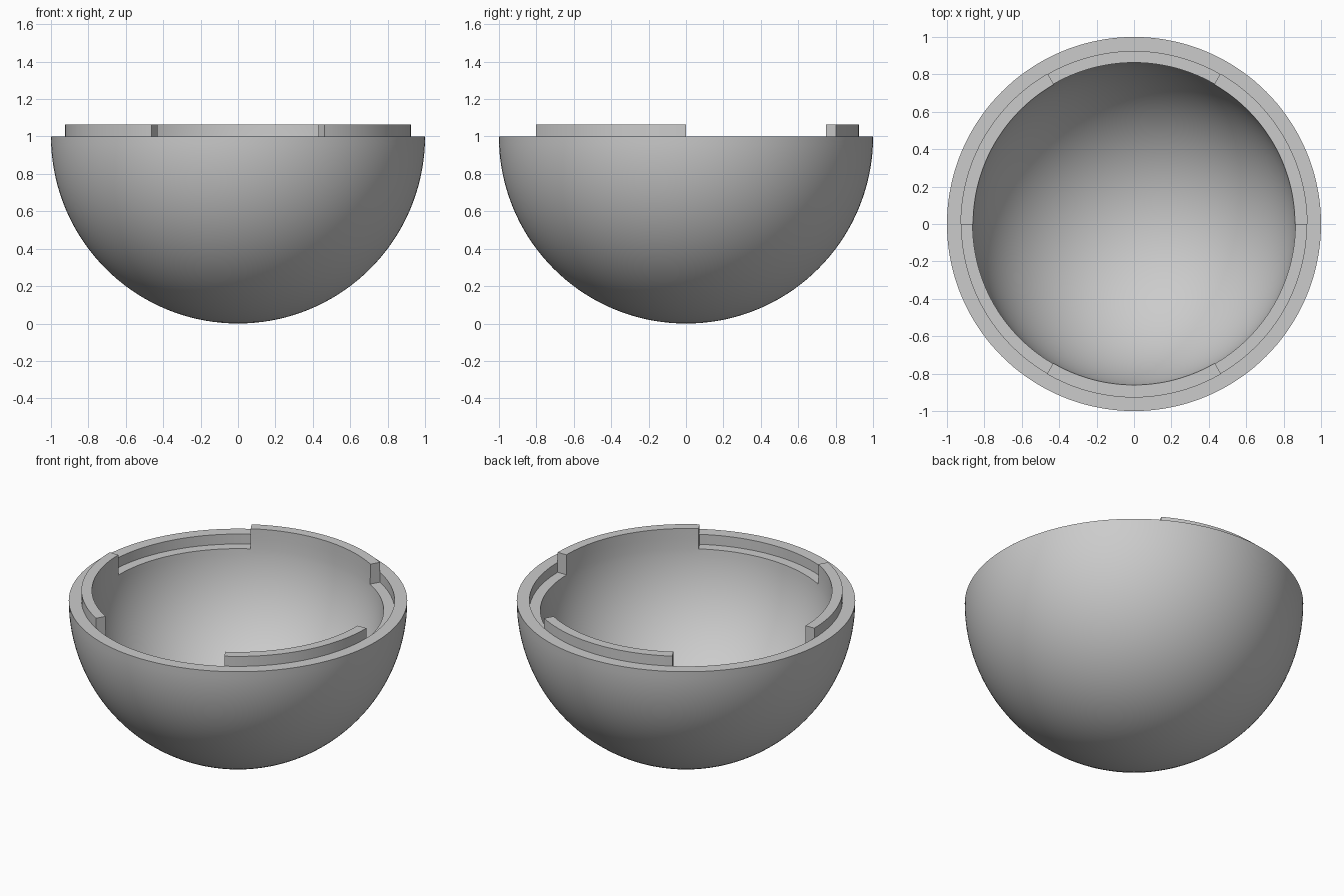
import bpy, bmesh, math

if "Cube" in bpy.data.objects:
    bpy.data.objects.remove(bpy.data.objects["Cube"])

# Main sizes
SEG = 144                  # steps around, 24 per 60-degree sector
R_OUT, R_IN, R_LIP = 1.0, 0.863, 0.925
Z_RIM, STEP = 1.0, 0.065   # rim height, tab height and notch depth
ARC = 36

grey = bpy.data.materials.new("light grey")
grey.diffuse_color = (0.6, 0.6, 0.6, 1)
grey.use_nodes = True
grey.node_tree.nodes["Principled BSDF"].inputs["Base Color"].default_value = grey.diffuse_color

bm = bmesh.new()
cache = {}


def vert(point, i):
    """Vertex of a profile point (radius, height) at step i, reused if it exists."""
    r, z = point
    a = 2 * math.pi * (i % SEG) / SEG
    co = (r * math.cos(a), r * math.sin(a), z)
    key = tuple(round(c, 5) + 0.0 for c in co)
    if key not in cache:
        cache[key] = bm.verts.new(co)
    return cache[key]


def face(corners):
    unique = list(dict.fromkeys(corners))
    if len(unique) > 2:
        bm.faces.new(unique)


def arc(radius, start, end):
    """Points of a sphere section below the rim."""
    out = []
    for k in range(ARC + 1):
        t = start + (end - start) * k / ARC
        out.append((radius * math.sin(t), Z_RIM - radius * math.cos(t)))
    return out


# Profiles: outer shell, interlocking lip, inner shell
outer = arc(R_OUT, 0, math.pi / 2)
inner = arc(R_IN, math.acos(STEP / R_IN), 0)
rim = (R_LIP, Z_RIM)
floor_out, floor_in = (R_LIP, Z_RIM - STEP), inner[0]
tab_out, tab_in = (R_LIP, Z_RIM + STEP), (R_IN, Z_RIM + STEP)
tab_base = (R_IN, Z_RIM)
tab_profile = outer + [rim, tab_out, tab_in, tab_base] + inner
notch_profile = outer + [rim, floor_out] + inner

# Shell with alternating notches (even sectors) and tabs (odd sectors)
for i in range(SEG):
    sector = i * 6 // SEG
    profile = tab_profile if sector % 2 else notch_profile
    for p, q in zip(profile, profile[1:]):
        face([vert(p, i), vert(p, i + 1), vert(q, i + 1), vert(q, i)])

# End walls between tabs and notches
for s in range(6):
    i = s * SEG // 6
    face([vert(p, i) for p in (rim, tab_out, tab_in, tab_base, floor_in, floor_out)])

bmesh.ops.recalc_face_normals(bm, faces=bm.faces[:])
mesh = bpy.data.meshes.new("half_sphere_shell")
bm.to_mesh(mesh)
bm.free()
mesh.materials.append(grey)

shell = bpy.data.objects.new("half_sphere_shell", mesh)
bpy.context.collection.objects.link(shell)
bpy.context.view_layer.objects.active = shell
shell.select_set(True)
bpy.ops.object.shade_smooth_by_angle(angle=math.radians(30))
